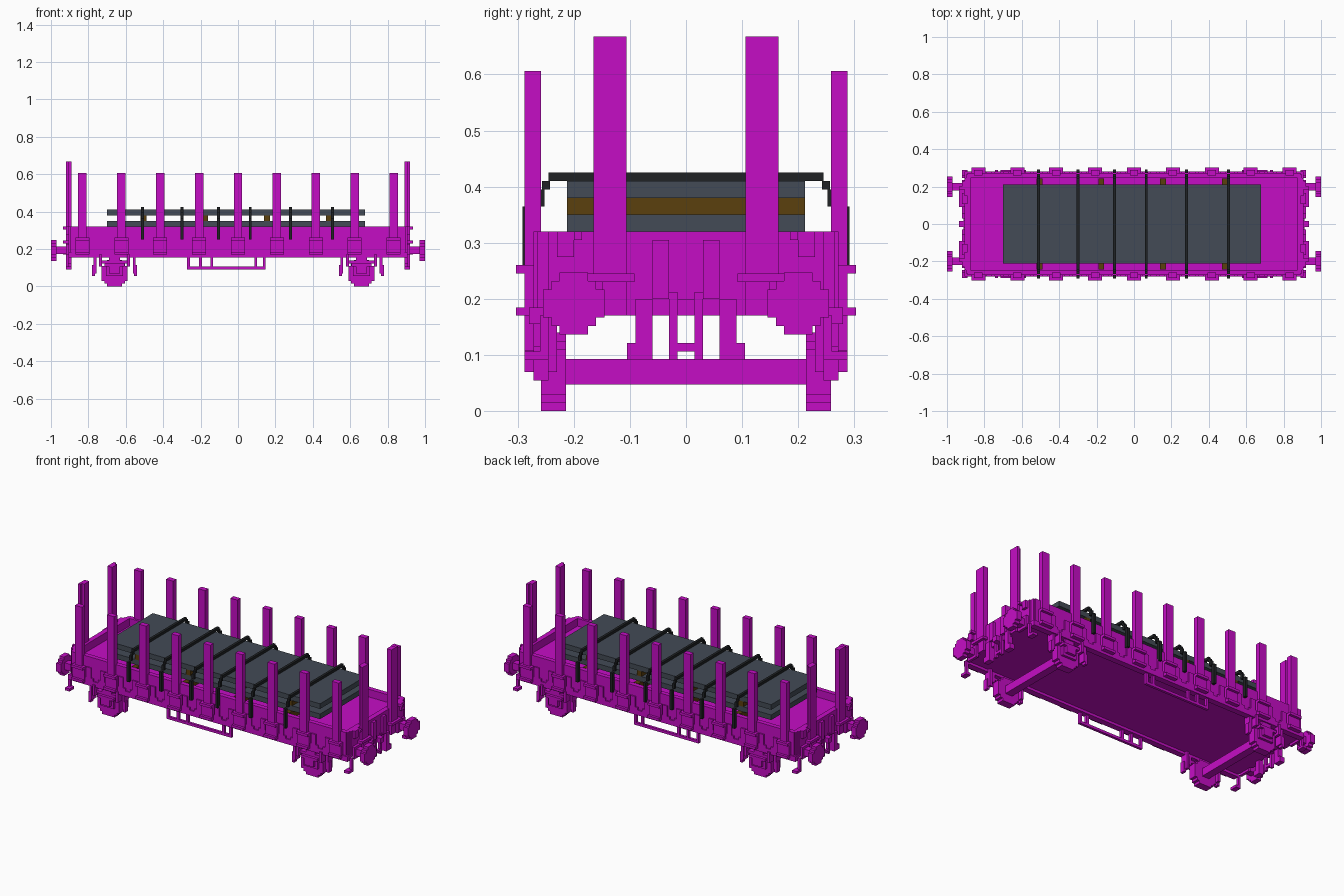
import bpy
import bmesh

cube = bpy.data.objects.get("Cube")
if cube:
    bpy.data.objects.remove(cube, do_unlink=True)


def material(name, red, green, blue):
    mat = bpy.data.materials.new(name)
    mat.use_nodes = True
    colour = (red, green, blue, 1)
    mat.diffuse_color = colour
    mat.node_tree.nodes["Principled BSDF"].inputs["Base Color"].default_value = colour
    return mat


magenta = material("magenta paint", 0.56, 0.004, 0.56)
slate = material("slate grey", 0.056, 0.07, 0.092)
brown = material("brown timber", 0.105, 0.05, 0.004)
black = material("black strap", 0.014, 0.016, 0.018)

# Shared measures: plate thickness, then the main planes of the wagon
plate = 0.015
thick = 2 * plate
end = 0.905
base, bed, rim = 0.17, 0.275, 0.32
inside, skin, edge = 0.245, 0.272, 0.288
sides = (-1, 1)


def about(centre, size=plate):
    """Span of a given size about its centre."""
    return centre - size / 2, centre + size / 2


def start(low, size=plate):
    """Span of a given size from its lower end."""
    return low, low + size


def part(name, mat, blocks, mirror=""):
    """Join blocks, each an x, y and z span, and mirror them across the named axes."""
    bm = bmesh.new()
    for sign_x in sides if "x" in mirror else (1,):
        for sign_y in sides if "y" in mirror else (1,):
            signs = (sign_x, sign_y, 1)
            for spans in blocks:
                for vert in bmesh.ops.create_cube(bm, size=1)["verts"]:
                    for axis, (low, high) in enumerate(spans):
                        place = (low + high) / 2 + vert.co[axis] * (high - low)
                        vert.co[axis] = signs[axis] * place
    bmesh.ops.recalc_face_normals(bm, faces=bm.faces)
    mesh = bpy.data.meshes.new(name)
    bm.to_mesh(mesh)
    bm.free()
    mesh.materials.append(mat)
    bpy.context.collection.objects.link(bpy.data.objects.new(name, mesh))


def stepped_disc(across, height, radius):
    """Spans of three crossed blocks that make a round outline in steps."""
    return [(about(across, 2 * (radius - (2 - step) * plate)),
             about(height, 2 * (radius - step * plate))) for step in range(3)]


# Bed and low walls with cut-back corners
part("floor", magenta, [(about(0, 2 * end - thick), about(0, 2 * inside), (base, bed))])
part("side_wall", magenta, [(about(0, 2 * end - thick), (inside, skin), (base, rim))], "y")
part("side_sill", magenta, [(about(0, 2 * end), (inside, skin + plate / 2),
                             (base - plate, base + plate))], "y")
part("end_wall", magenta, [((end - thick, end), about(0, 2 * inside), (base, rim))], "x")
part("corner_post", magenta, [((end - thick, end - plate / 2), (inside - plate, skin - plate / 2),
                               (base, rim))], "xy")
part("end_wall_hook", magenta, [(start(end), start(0.2, thick), (bed, rim)),
                                (start(end, thick), start(0.185), (rim - plate, rim))], "xy")
part("end_wall_rib", magenta, [(start(end), start(thick, thick), (base + thick, rim - plate))],
     "xy")

# Side stakes and their sockets
stakes = [0.208 * place for place in range(-4, 5)]
part("side_stake", magenta, [(about(x, 0.045), (edge - thick, edge), (base, 0.606))
                             for x in stakes], "y")
collar_heights = (base, base + 5 * plate)
part("socket_collar", magenta, [(about(x, 5 * plate), (skin, edge + plate), start(z))
                                for x in stakes for z in collar_heights], "y")
part("socket_cheek", magenta, [(about(x + side * thick), (skin, edge), start(base, 6 * plate))
                               for x in stakes for side in sides], "y")

# Latches on the wall between stakes
latches = [(left + right) / 2 + side * 3 * plate
           for left, right in zip(stakes, stakes[1:]) for side in sides]
part("side_latch", magenta, [(about(x, thick), start(skin, plate / 2), start(base + plate, thick * 2.5))
                             for x in latches], "y")
part("latch_foot", magenta, [(about(x, 2 * thick), start(skin, plate / 2), start(base + plate))
                             for x in latches], "y")

# Tall end stakes in their brackets
bracket = 0.23
part("end_stake", magenta, [(start(end - plate, thick), (0.106, 0.152), (bracket, 0.668)),
                            (start(end), start(0.15), (bracket, 0.668))], "xy")
part("end_bracket", magenta, [(start(end, thick), (0.092, 0.185), start(bracket)),
                              (start(end), start(0.105, 3 * plate), (base, bracket))], "xy")

# Buffers
buffer_y, buffer_z = 0.2, 0.192
part("buffer_head", magenta, [((1 - thick, 1), *spans)
                              for spans in stepped_disc(buffer_y, buffer_z, 0.055)], "xy")
part("buffer_shaft", magenta, [((end, 1 - plate), about(buffer_y, 0.04), about(buffer_z, 0.04)),
                               (start(end), about(buffer_y, 0.07), about(buffer_z, 0.07))], "xy")

# Coupling, brake hoses and corner steps
low = 0.091
part("coupling_link", magenta, [(about(end), (plate, thick), (low, 0.212)),
                                (about(end), (0, plate), start(low + plate)),
                                (start(end, thick), (0, plate), start(base, thick))], "xy")
part("brake_hose", magenta, [(about(end, thick), start(0.06, thick), (low, 0.2)),
                             (about(end, thick), start(0.09), start(low, thick))], "xy")
part("corner_step", magenta, [(start(end), start(inside), (low, base)),
                              (about(end, thick), (inside, edge), start(low))], "xy")

# Wheels and axles
axle_x, axle_z = 0.66, 0.07
wheel = (0.214, 0.258)
part("wheel", magenta, [(across, wheel, height)
                        for across, height in stepped_disc(axle_x, axle_z, axle_z)], "xy")
part("axle", magenta, [(about(axle_x, 3 * plate), about(0, 2 * wheel[0]),
                        about(axle_z, 3 * plate))], "x")

# Axle boxes, springs and hangers
spring = axle_z + 2.5 * plate
part("axle_box", magenta, [(about(axle_x, 4 * plate), (wheel[1], edge), (axle_z, spring)),
                           (about(axle_x, 6 * plate), (wheel[1], skin), (axle_z - plate, spring))],
     "xy")
part("leaf_spring", magenta, [(about(axle_x, 7 * plate), (wheel[1], edge), start(spring)),
                              (about(axle_x, 9 * plate), (inside, skin), start(spring + plate)),
                              (about(axle_x, 4 * plate), (wheel[1], skin), (spring, base))], "xy")
part("spring_stop", magenta, [(about(axle_x + side * 5 * plate), (inside, edge), (spring, base))
                              for side in sides], "xy")
part("spring_hanger", magenta, [(about(axle_x + side * 7 * plate), (inside - plate, skin),
                                 (axle_z, base)) for side in sides], "xy")
part("hanger_foot", magenta, [(about(axle_x + side * 7.5 * plate), (inside, skin),
                               start(axle_z - plate, 4 * plate)) for side in sides], "xy")

# Hanging frame below each side
frame_y = start(skin - plate)
part("frame_rail", magenta, [((-0.27, 0.145), frame_y, start(low))], "y")
part("frame_post", magenta, [(about(x), frame_y, (low, base))
                             for x in (-0.265, -0.2, -0.14, 0.095, 0.14)], "y")

# Slabs on timber bearers
load_x, load_y = (-0.7, 0.68), 0.424
part("lower_slab", slate, [(load_x, about(0, load_y), start(rim, thick))])
part("upper_slab", slate, [(load_x, about(0, load_y), start(rim + 2 * thick, thick))])
bearers = [0.33 * place - 0.505 for place in range(4)]
part("lower_bearer", brown, [(about(x, thick), about(0, load_y + 2 * thick), (bed, rim))
                             for x in bearers])
part("upper_bearer", brown, [(about(x, thick), about(0, load_y), start(rim + thick, thick))
                             for x in bearers])

# Lashing straps that step down over the walls
top = rim + 3 * thick
straps = (-0.51, -0.3, -0.105, 0.065, 0.28, 0.505)
strap_steps = [((0, inside), start(top)),
               (start(inside - plate / 5), start(top - plate)),
               (start(inside + plate / 2), (top - 3 * plate, top - plate)),
               ((skin, edge + plate / 5), (0.25, top - 3 * plate))]
part("lashing_strap", black, [(about(x), *spans) for x in straps for spans in strap_steps], "y")
